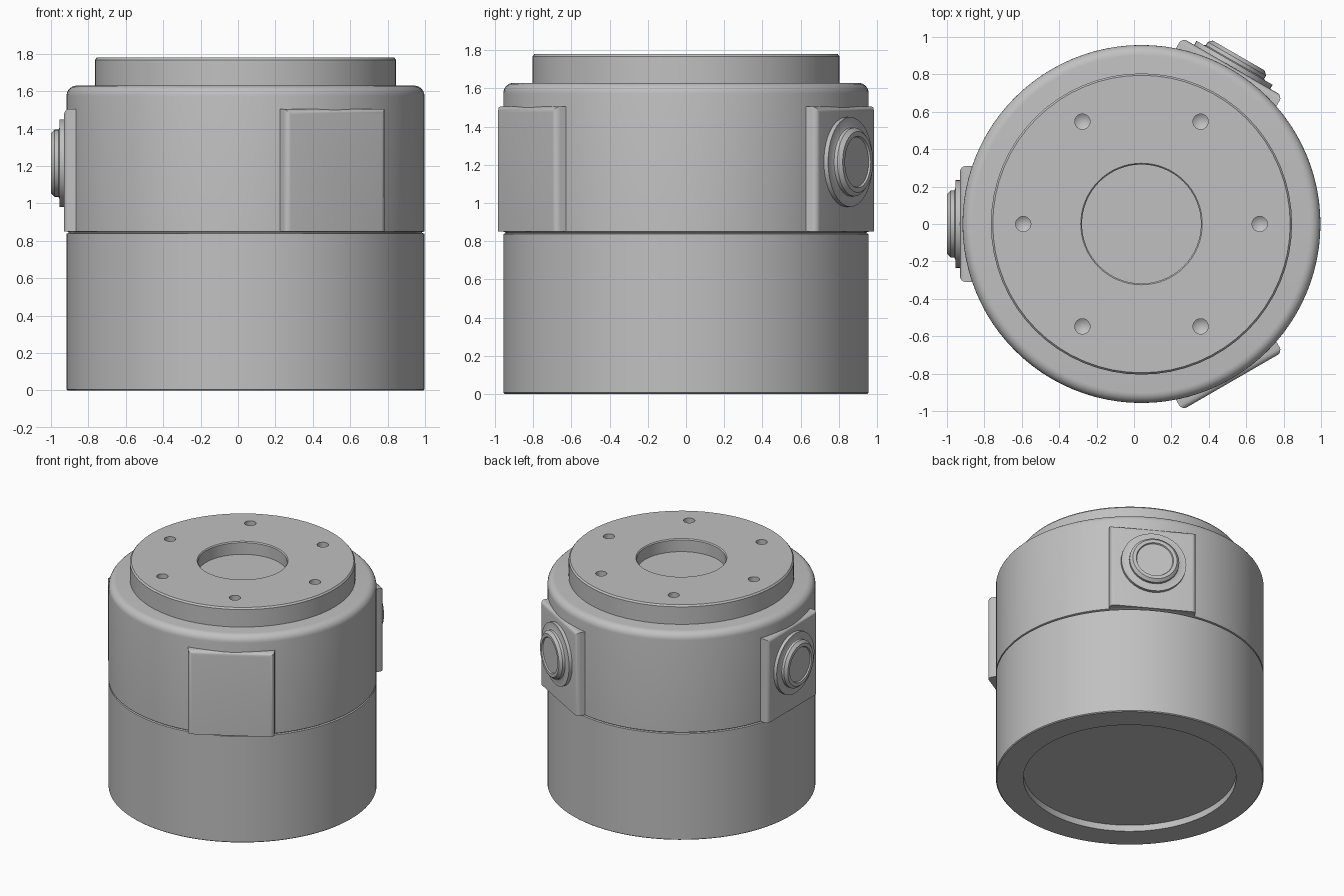
import bpy, bmesh, math
from mathutils import Matrix, Vector

cube = bpy.data.objects.get("Cube")
if cube:
    bpy.data.objects.remove(cube, do_unlink=True)

AXIS = Matrix.Translation((0.04, 0, 0))   # body axis sits slightly off centre
parts = []

grey = bpy.data.materials.new("machined grey")
grey.use_nodes = True
colour = (0.53, 0.53, 0.53, 1)
grey.diffuse_color = colour
grey.node_tree.nodes["Principled BSDF"].inputs["Base Color"].default_value = colour


def finish(bm, name, matrix):
    bmesh.ops.recalc_face_normals(bm, faces=bm.faces)
    mesh = bpy.data.meshes.new(name)
    bm.to_mesh(mesh)
    bm.free()
    mesh.materials.append(grey)
    obj = bpy.data.objects.new(name, mesh)
    obj.matrix_world = matrix
    bpy.context.collection.objects.link(obj)
    parts.append(obj)
    return obj


def lathe(name, profile, segments=64, matrix=AXIS):
    """Turn a (radius, height) profile around local z."""
    bm = bmesh.new()
    verts = [bm.verts.new((r, 0, z)) for r, z in profile]
    edges = [bm.edges.new(pair) for pair in zip(verts, verts[1:])]
    bmesh.ops.spin(bm, geom=verts + edges, cent=(0, 0, 0), axis=(0, 0, 1),
                   angle=math.tau, steps=segments, use_merge=False)
    bmesh.ops.remove_doubles(bm, verts=bm.verts, dist=0.0005)
    return finish(bm, name, matrix)


def pad(name, matrix):
    """Flat mounting boss with softened outer side and top edges."""
    bm = bmesh.new()
    box = Matrix.Translation((0.885, 0, 1.178)) @ Matrix.Diagonal((0.17, 0.62, 0.656, 1))
    bmesh.ops.create_cube(bm, size=1, matrix=box)
    edges = [e for e in bm.edges
             if all(v.co.x > 0.9 for v in e.verts) and any(v.co.z > 1 for v in e.verts)]
    bmesh.ops.bevel(bm, geom=edges, offset=0.03, segments=4, profile=0.5, affect='EDGES')
    return finish(bm, name, matrix)


# Lower housing with a shallow recess underneath
lathe("lower_housing", [(0, 0.05), (0.76, 0.05), (0.76, 0), (0.95, 0), (0.957, 0.006),
                        (0.957, 0.838), (0.945, 0.842), (0, 0.842)], 96)

# Upper housing with a rounded shoulder
FILLET = 0.055
shoulder = [(0.957 - FILLET * (1 - math.cos(a)), 1.63 - FILLET * (1 - math.sin(a)))
            for a in (math.radians(15 * i) for i in range(7))]
lathe("upper_housing", [(0, 0.842), (0.945, 0.842), (0.945, 0.846), (0.957, 0.85)]
      + shoulder + [(0, 1.63)], 96)

# Top flange with a central bore
flange = lathe("top_flange", [(0, 1.62), (0.805, 1.62), (0.805, 1.768), (0.795, 1.78),
                              (0.325, 1.78), (0.318, 1.772), (0.318, 1.68), (0, 1.68)])

# Six drilled bolt holes
for i in range(6):
    spot = AXIS @ Matrix.Rotation(math.tau * i / 6, 4, 'Z') @ Matrix.Translation((0.632, 0, 0))
    drill = lathe("bolt_hole_cutter", [(0, 1.7), (0.041, 1.73), (0.041, 1.83), (0, 1.83)], 20, spot)
    parts.remove(drill)
    drill.hide_render = True
    cut = flange.modifiers.new("bolt_hole", 'BOOLEAN')
    cut.operation = 'DIFFERENCE'
    cut.solver = 'EXACT'
    cut.object = drill
    bpy.context.view_layer.update()
    bpy.context.view_layer.objects.active = flange
    bpy.ops.object.modifier_apply(modifier=cut.name)
    bpy.data.objects.remove(drill, do_unlink=True)

# Three bosses, two of them carrying a stepped round plug
PLUG = [(0, 0), (0.235, 0), (0.235, 0.025), (0.19, 0.025), (0.18, 0.03), (0.18, 0.05),
        (0.16, 0.07), (0.135, 0.07), (0.13, 0.06), (0, 0.06)]
for side, degrees, has_plug in (("right", 180, True), ("back_left", 60, True),
                                ("front_left", -60, False)):
    turn = AXIS @ Matrix.Rotation(math.radians(degrees), 4, 'Z')
    pad(side + "_pad", turn)
    if has_plug:
        outward = Matrix.Translation((0.97, 0, 1.215)) @ Matrix.Rotation(math.pi / 2, 4, 'Y')
        lathe(side + "_plug", PLUG, 40, turn @ outward)

# Smooth shading with crisp machined edges
bpy.ops.object.select_all(action='DESELECT')
for obj in parts:
    obj.select_set(True)
bpy.context.view_layer.objects.active = parts[0]
bpy.ops.object.shade_smooth_by_angle(angle=math.radians(28))
